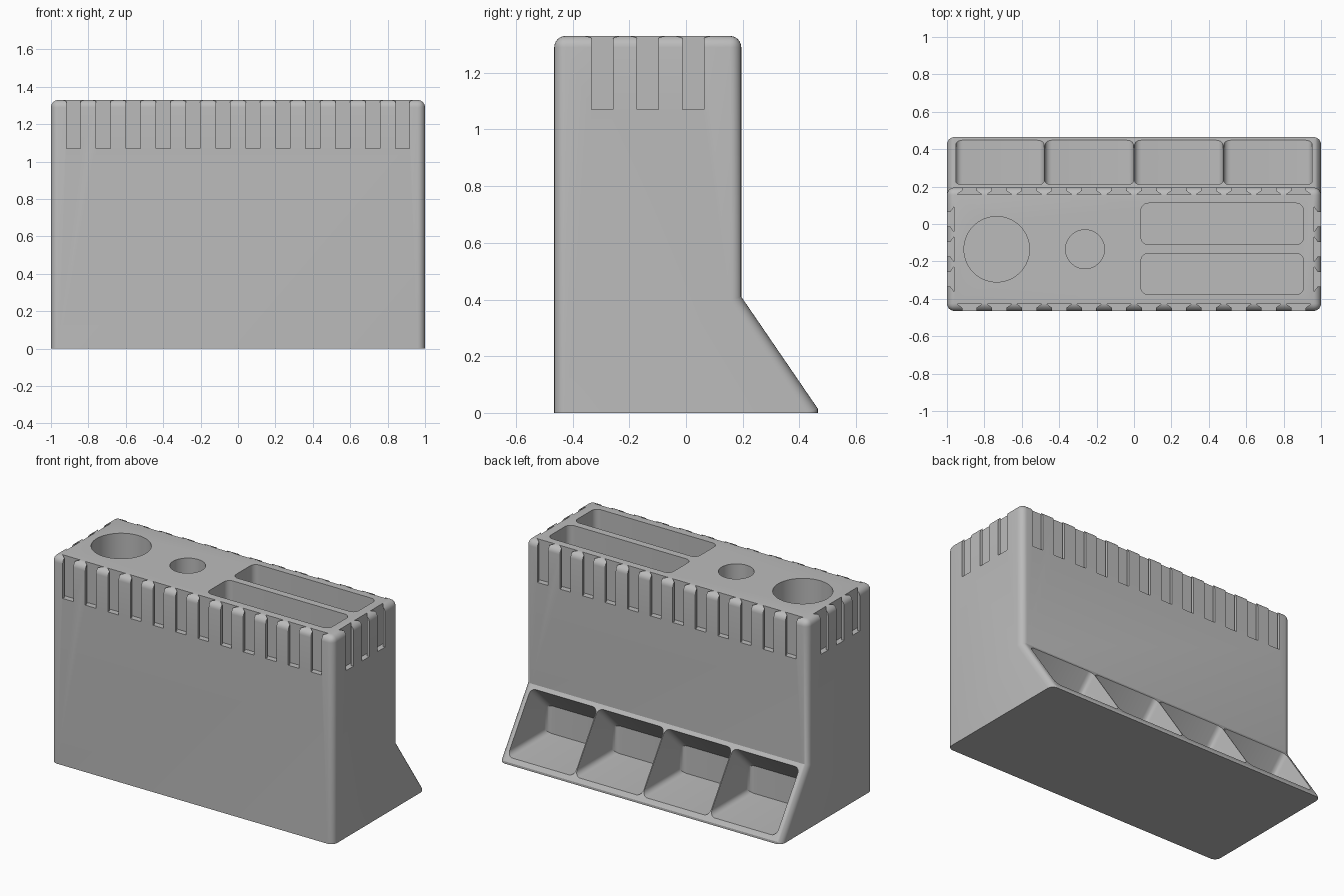
import bpy, bmesh
from math import cos, sin, pi, radians
from mathutils import Vector

if "Cube" in bpy.data.objects:
    bpy.data.objects.remove(bpy.data.objects["Cube"])

FRONT, BACK, TOP = -0.465, 0.195, 1.33
MID = (FRONT + BACK) / 2
ROUND = 0.04

grey = bpy.data.materials.new("plain_grey")
grey.use_nodes = True
grey.diffuse_color = (0.5, 0.5, 0.5, 1)
grey.node_tree.nodes["Principled BSDF"].inputs["Base Color"].default_value = (0.5, 0.5, 0.5, 1)


def prism(bm, points, along):
    """Extrude a closed outline along a vector; return its new faces."""
    base = bm.faces.new([bm.verts.new(p) for p in points])
    out = bmesh.ops.extrude_face_region(bm, geom=[base], use_keep_orig=True)["geom"]
    tops = [v for v in out if isinstance(v, bmesh.types.BMVert)]
    bmesh.ops.translate(bm, verts=tops, vec=along)
    faces = {f for v in tops for f in v.link_faces} | {base}
    bmesh.ops.recalc_face_normals(bm, faces=list(faces))
    return list(faces)


def make_object(name, bm):
    mesh = bpy.data.meshes.new(name)
    bm.to_mesh(mesh)
    bm.free()
    obj = bpy.data.objects.new(name, mesh)
    bpy.context.collection.objects.link(obj)
    mesh.materials.append(grey)
    return obj


def round_hole(bm, x, y, radius, floor):
    ring = [(x + radius * cos(2 * pi * i / 64), y + radius * sin(2 * pi * i / 64), floor)
            for i in range(64)]
    prism(bm, ring, (0, 0, 2 - floor))


def long_pocket(bm, x0, x1, y0, y1, radius, floor):
    ring = []
    corners = [(x1, y1), (x0, y1), (x0, y0), (x1, y0)]
    for k, (x, y) in enumerate(corners):
        cx = x + (radius if x == x0 else -radius)
        cy = y + (radius if y == y0 else -radius)
        for i in range(9):
            a = pi / 2 * (k + i / 8)
            ring.append((cx + radius * cos(a), cy + radius * sin(a), floor))
    prism(bm, ring, (0, 0, 2 - floor))


def dovetail_slot(bm, mouth, inward):
    """Vertical slot that widens behind a straight lip, open at the top."""
    inward = Vector(inward)
    side = Vector((-inward.y, inward.x, 0))
    half = [(-0.03, 0.038), (0.017, 0.038), (0.037, 0.066)]
    outline = [(d, w) for d, w in half] + [(d, -w) for d, w in reversed(half)]
    prism(bm, [Vector(mouth) + inward * d + side * w for d, w in outline], (0, 0, 0.5))


# Body: tower with a sloped foot along the back, outer edges rounded
bm = bmesh.new()
profile = [(FRONT, 0), (0.465, 0), (0.465, 0.015), (BACK, 0.41), (BACK, TOP), (FRONT, TOP)]
prism(bm, [(-1, y, z) for y, z in profile], (2, 0, 0))
rounded = []
for e in bm.edges:
    a, b = e.verts[0].co, e.verts[1].co
    on_floor = max(a.z, b.z) < 0.001
    cross_edge = abs(a.x - b.x) > 1
    if not on_floor and (not cross_edge or a.z > 1):
        rounded.append(e)
bmesh.ops.bevel(bm, geom=rounded, offset=ROUND, segments=6, profile=0.5,
                affect='EDGES', clamp_overlap=False)
body = make_object("organizer_body", bm)

# Cutter: every hole, pocket, slot and bin
bm = bmesh.new()
round_hole(bm, -0.734, MID, 0.175, 0.45)
round_hole(bm, -0.262, MID, 0.104, 0.45)
for y0 in (-0.378, -0.11):
    long_pocket(bm, 0.037, 0.907, y0, y0 + 0.221, 0.04, 0.45)

# Dovetail slots around the rim
for i in range(12):
    x = -0.88 + 0.16 * i
    dovetail_slot(bm, (x, FRONT, 1.07), (0, 1, 0))
    dovetail_slot(bm, (x, BACK, 1.07), (0, -1, 0))
for i in (-1, 0, 1):
    for s in (-1, 1):
        dovetail_slot(bm, (s, MID + 0.16 * i, 1.07), (-s, 0, 0))

# Four bins in the sloped foot, with a slanted ceiling and rounded sides
bin_profile = [(0.04, 0.04), (0.6, 0.04), (0.6, 0.778), (0.04, 0.218)]
for i in range(4):
    x = -0.717 + 0.478 * i
    faces = prism(bm, [(x - 0.236, y, z) for y, z in bin_profile], (0.472, 0, 0))
    caps = [f for f in faces if abs(f.normal.x) > 0.9]
    bmesh.ops.bevel(bm, geom=list({e for f in caps for e in f.edges}), offset=0.035,
                    segments=5, profile=0.5, affect='EDGES', clamp_overlap=False)
cutter = make_object("cutter", bm)
cutter.hide_render = True

# Carve the body and drop the cutter
cut = body.modifiers.new("carve", 'BOOLEAN')
cut.operation = 'DIFFERENCE'
cut.solver = 'EXACT'
cut.object = cutter
bpy.ops.object.select_all(action='DESELECT')
bpy.context.view_layer.objects.active = body
body.select_set(True)
bpy.ops.object.modifier_apply(modifier=cut.name)
bpy.data.objects.remove(cutter)
bpy.ops.object.shade_smooth_by_angle(angle=radians(30))
